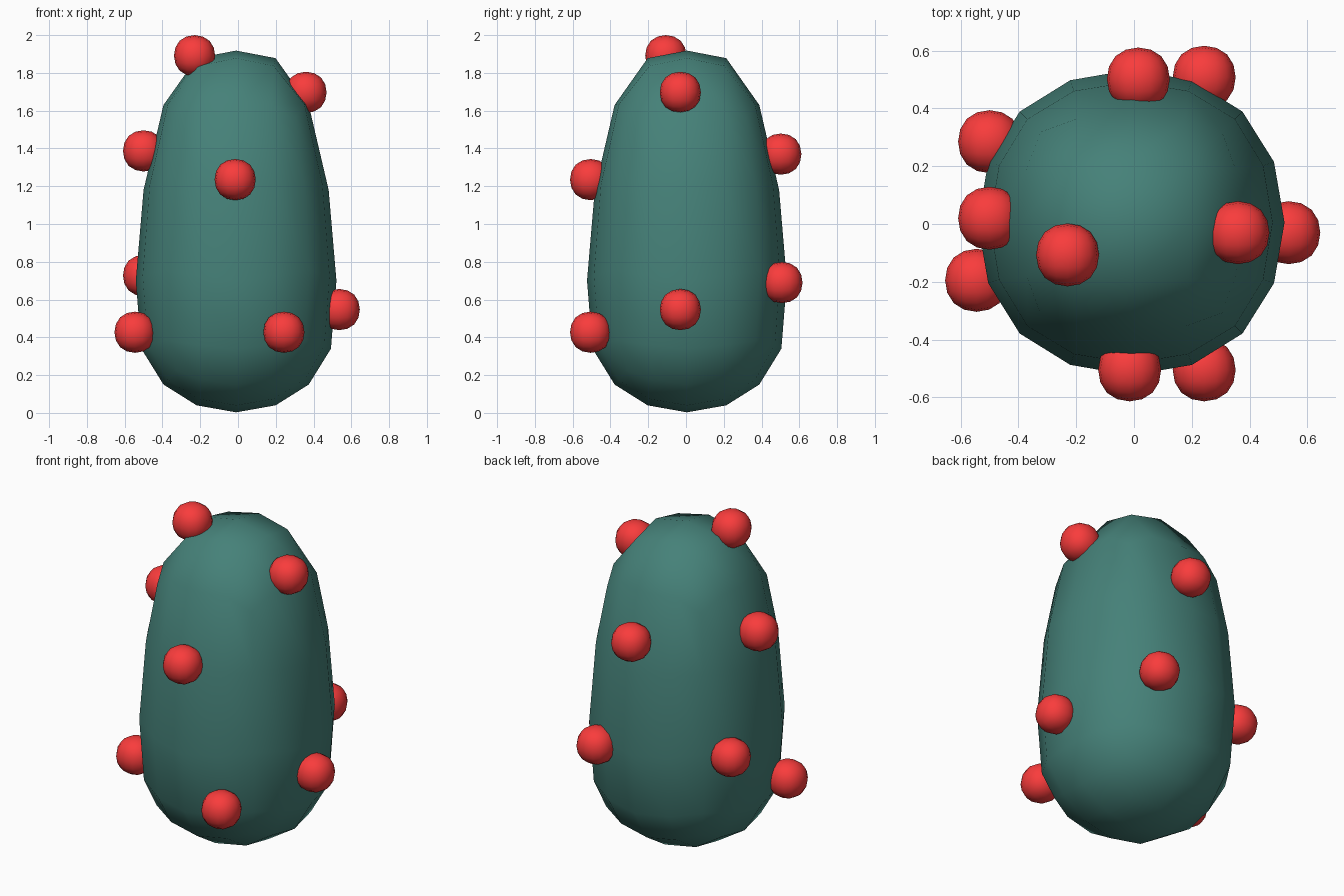
import bpy
from mathutils import Vector

if "Cube" in bpy.data.objects:
    bpy.data.objects.remove(bpy.data.objects["Cube"])


def material(name, rgb):
    m = bpy.data.materials.new(name)
    m.diffuse_color = (*rgb, 1)
    m.use_nodes = True
    m.node_tree.nodes["Principled BSDF"].inputs["Base Color"].default_value = m.diffuse_color
    return m


def round_cube(name, mat, loc=(0, 0, 0), radius=1.0):
    """Cube rounded by two levels of subdivision, scaled to a given radius."""
    bpy.ops.mesh.primitive_cube_add(size=2)
    ob = bpy.context.object
    ob.name = name
    sub = ob.modifiers.new("round", 'SUBSURF')
    sub.levels = sub.render_levels = 2
    bpy.ops.object.modifier_apply(modifier=sub.name)
    top = max(v.co.z for v in ob.data.vertices)
    for v in ob.data.vertices:
        v.co *= radius / top
    ob.location = loc
    ob.data.materials.append(mat)
    bpy.ops.object.shade_smooth()
    return ob


def interp(x, xs, ys):
    for i in range(len(xs) - 1):
        if x <= xs[i + 1] or i == len(xs) - 2:
            t = (x - xs[i]) / (xs[i + 1] - xs[i])
            return ys[i] + t * (ys[i + 1] - ys[i])


teal = material("teal", (0.06, 0.22, 0.19))
red = material("red", (0.95, 0.045, 0.045))

# Body: rounded cube reshaped to an egg profile (radius, height)
profile = [(0, 0.003), (0.208, 0.04), (0.383, 0.15), (0.50, 0.34), (0.529, 0.70),
           (0.488, 1.18), (0.383, 1.63), (0.208, 1.878), (0, 1.918)]
body = round_cube("body", teal)
section = sorted((v.co.z, v.co.x) for v in body.data.vertices
                 if abs(v.co.y) < 1e-4 and v.co.x > -1e-4)
us = [s[0] for s in section]
scale = [p[0] / s[1] if s[1] > 1e-3 else 0 for p, s in zip(profile, section)]
scale[0], scale[-1] = scale[1], scale[-2]
heights = [p[1] for p in profile]
for v in body.data.vertices:
    x, y, u = v.co
    k = interp(u, us, scale)
    # the upper corners sit higher than the middles of the sides
    n = v.co.normalized()
    d = 4 * (n.x * n.y) ** 2
    w = 27 * (n.x * n.y * n.z) ** 2 if u > 0 else 0
    lift = 0.055 * d * max(0, min(1, 1 + 2.5 * u)) + 0.085 * w
    v.co = Vector((x * k * 1.004 - 0.01, y * k + 0.005, interp(u, us, heights) + lift))

# Round spots embedded in the body
spots = [(-0.23, -0.107, 1.891), (0.36, -0.03, 1.697), (-0.50, 0.02, 1.387),
         (-0.015, -0.505, 1.235), (0.015, 0.502, 1.37), (-0.50, 0.285, 0.727),
         (-0.545, -0.195, 0.427), (0.243, -0.505, 0.427), (0.536, -0.03, 0.547),
         (0.243, 0.508, 0.69)]
for i, p in enumerate(spots):
    round_cube(f"spot_{i + 1}", red, p, 0.109)
